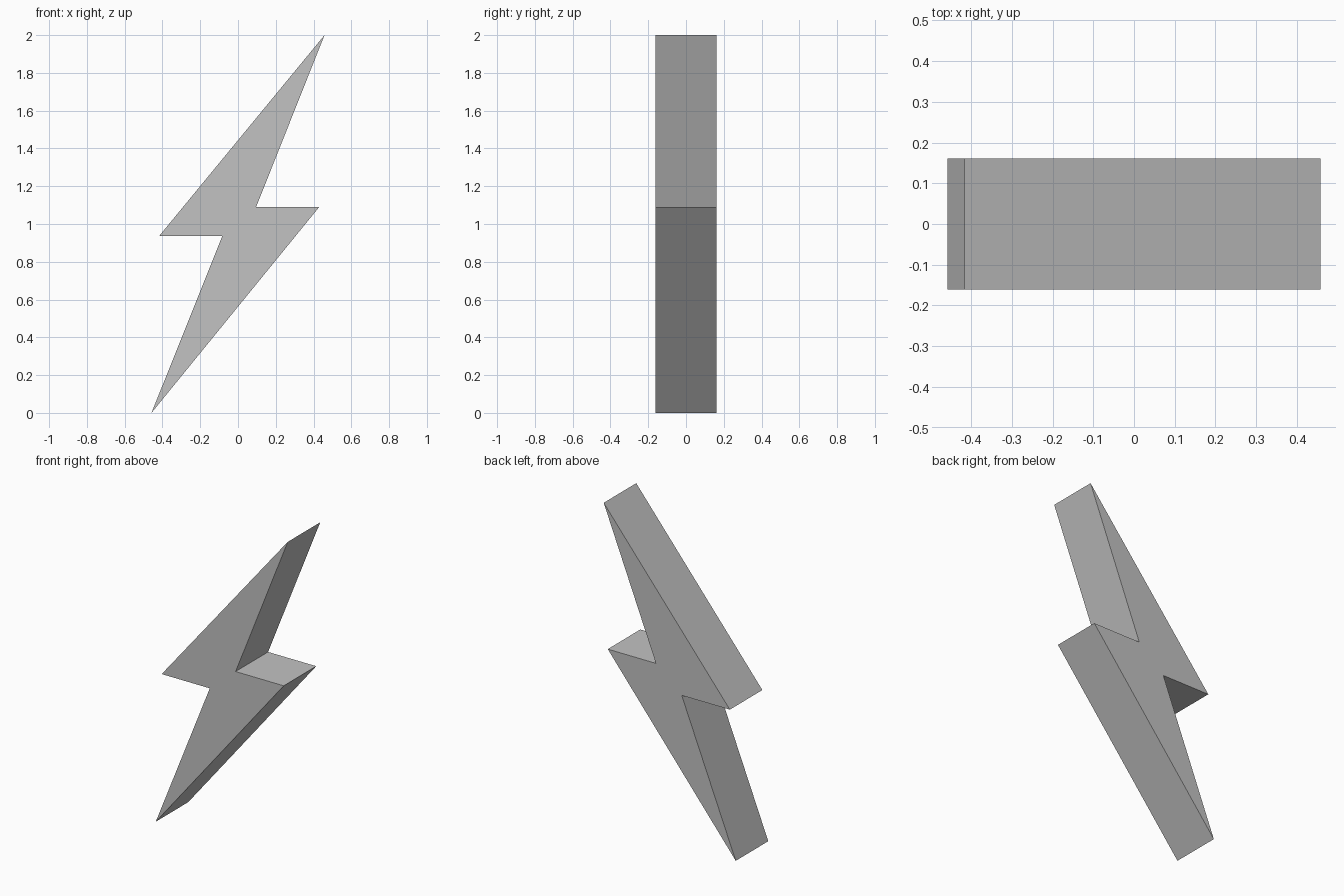
import bpy
import bmesh

# Remove the default cube
cube = bpy.data.objects.get("Cube")
if cube:
    bpy.data.objects.remove(cube, do_unlink=True)

HALF_DEPTH = 0.161

# Flat grey material
grey = bpy.data.materials.new("plain_grey")
grey.use_nodes = True
colour = (0.54, 0.54, 0.54, 1.0)
grey.diffuse_color = colour
for node in grey.node_tree.nodes:
    if node.type == "BSDF_PRINCIPLED":
        node.inputs["Base Color"].default_value = colour

# Zigzag outline (x, z), from the bottom tip round to the notch on the right side
outline = [
    (-0.458, 0.0),     # bottom tip
    (0.43, 1.09),      # left barb
    (0.096, 1.09),     # left notch
    (0.458, 2.0),      # top tip
    (-0.417, 0.937),   # right barb
    (-0.083, 0.937),   # right notch
]

# Lightning bolt: front profile extruded straight back
bm = bmesh.new()
front = bm.faces.new([bm.verts.new((x, -HALF_DEPTH, z)) for x, z in outline])
extruded = bmesh.ops.extrude_face_region(bm, geom=[front], use_keep_orig=True)
back_verts = [v for v in extruded["geom"] if isinstance(v, bmesh.types.BMVert)]
bmesh.ops.translate(bm, verts=back_verts, vec=(0, 2 * HALF_DEPTH, 0))
bmesh.ops.recalc_face_normals(bm, faces=bm.faces)

mesh = bpy.data.meshes.new("lightning_bolt")
bm.to_mesh(mesh)
bm.free()
mesh.materials.append(grey)
bolt = bpy.data.objects.new("lightning_bolt", mesh)
bpy.context.collection.objects.link(bolt)
